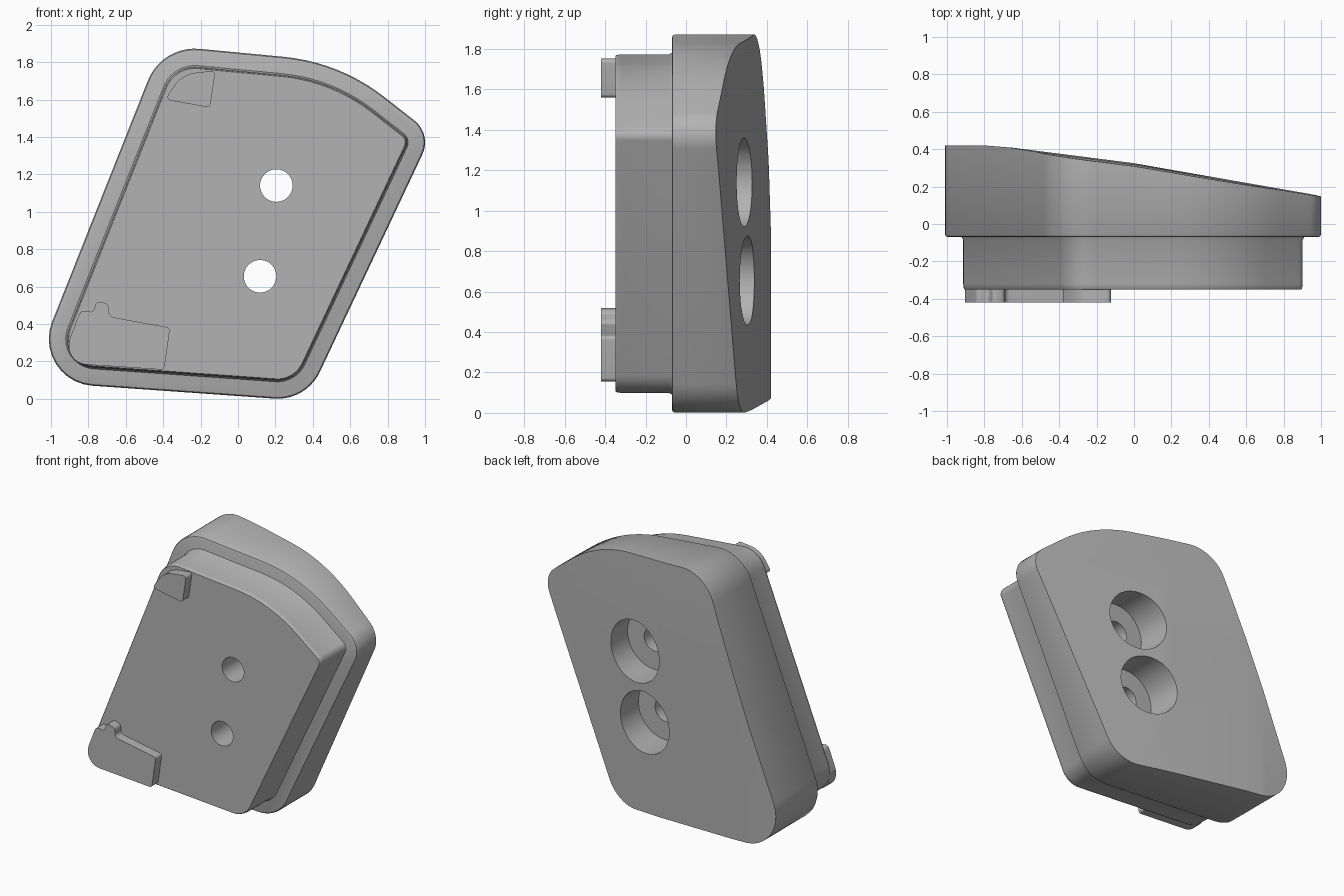
import bpy, bmesh, math
from mathutils import Vector

if "Cube" in bpy.data.objects:
    bpy.data.objects.remove(bpy.data.objects["Cube"])

grey = bpy.data.materials.new("plain_grey")
grey.use_nodes = True
grey.diffuse_color = (0.45, 0.45, 0.45, 1)
grey.node_tree.nodes["Principled BSDF"].inputs["Base Color"].default_value = grey.diffuse_color


def rounded_outline(corners, inset=0.0, steps=10):
    """Polygon of (x, z, radius) corners with circular fillets, moved inwards by inset."""
    points = []
    for i, (x, z, r) in enumerate(corners):
        p = Vector((x, z))
        u = (Vector(corners[i - 1][:2]) - p).normalized()
        v = (Vector(corners[(i + 1) % len(corners)][:2]) - p).normalized()
        half = u.angle(v) / 2
        centre = p + (u + v).normalized() * r / math.sin(half)
        d1 = (p + u * r / math.tan(half) - centre) / r
        d2 = (p + v * r / math.tan(half) - centre) / r
        turn = math.pi - 2 * half
        for k in range(steps + 1):
            t = k / steps
            d = (d1 * math.sin((1 - t) * turn) + d2 * math.sin(t * turn)) / math.sin(turn)
            points.append(centre + d * (r - inset))
    return points


def loft(name, rings):
    """Closed solid skinned through rings of 3D points."""
    bm = bmesh.new()
    rows = [[bm.verts.new(p) for p in ring] for ring in rings]
    n = len(rows[0])
    for a, b in zip(rows, rows[1:]):
        for i in range(n):
            j = (i + 1) % n
            bm.faces.new((a[i], a[j], b[j], b[i]))
    bm.faces.new(rows[0])
    bm.faces.new(rows[-1])
    bmesh.ops.recalc_face_normals(bm, faces=bm.faces)
    mesh = bpy.data.meshes.new(name)
    bm.to_mesh(mesh)
    bm.free()
    mesh.materials.append(grey)
    obj = bpy.data.objects.new(name, mesh)
    bpy.context.collection.objects.link(obj)
    return obj


def slab(name, corners, layers):
    """Outline stacked along y; each layer is (y, inset)."""
    return loft(name, [[(p.x, y, p.y) for p in rounded_outline(corners, inset)]
                       for y, inset in layers])


def cylinder(name, x, z, radius, y0, y1, sides=48):
    ring = [(x + radius * math.cos(a), z + radius * math.sin(a))
            for a in (math.tau * k / sides for k in range(sides))]
    return loft(name, [[(px, y, pz) for px, pz in ring] for y in (y0, y1)])


def activate(obj):
    bpy.ops.object.select_all(action='DESELECT')
    obj.select_set(True)
    bpy.context.view_layer.objects.active = obj


def cut(obj, cutter, operation='DIFFERENCE'):
    mod = obj.modifiers.new("cut", 'BOOLEAN')
    mod.operation, mod.object, mod.solver = operation, cutter, 'EXACT'
    activate(obj)
    bpy.ops.object.modifier_apply(modifier=mod.name)


# Slanted body outline
BODY = [(-1.12, 0.094, 0.25), (0.365, -0.011, 0.25), (1.037, 1.415, 0.15),
        (0.543, 1.80, 1.03), (-0.407, 1.89, 0.27)]

# Outer body with a softened front rim, and the narrower plug in front of it
body = slab("outer_body", BODY, [(-0.07, 0.016), (-0.066, 0.006), (-0.055, 0), (0.6, 0)])
plug = slab("front_plug", BODY, [(-0.35, 0.106), (-0.345, 0.102), (-0.32, 0.098),
                                 (-0.085, 0.098), (-0.06, 0.085)])

# Sloping back surface, thicker on the right and falling slightly near the top
PROFILE = [(-1.2, 0.42), (-0.8, 0.42), (-0.65, 0.408), (0, 0.325), (1.2, 0.115)]
wedge = loft("back_slope_cutter", [
    [(-1.2, -0.5, z)] + [(x, y - drop, z) for x, y in PROFILE] + [(1.2, -0.5, z)]
    for z, drop in ((-0.2, 0), (1.2, 0), (1.6, 0.006), (2.0, 0.022))])
cut(body, wedge, 'INTERSECT')
cutters = [wedge]

# Two screw holes, each with a wide recess from the back
for x, z in ((0.205, 1.14), (0.118, 0.655)):
    bore = cylinder("bore_cutter", x, z, 0.087, -0.6, 0.8)
    recess = cylinder("recess_cutter", x, z, 0.22, 0.06, 0.8)
    cut(body, recess)
    cut(body, bore)
    cut(plug, bore)
    cutters += [bore, recess]
for c in cutters:
    bpy.data.objects.remove(c)

# Raised tabs on the front face
lower_tab = slab("lower_tab", [
    (-0.92, 0.19, 0.1), (-0.395, 0.155, 0.02), (-0.363, 0.38, 0.02), (-0.69, 0.44, 0.03),
    (-0.69, 0.505, 0.03), (-0.755, 0.525, 0.025), (-0.775, 0.462, 0.02), (-0.84, 0.475, 0.03),
    (-0.9, 0.32, 0.04)], [(-0.42, 0), (-0.34, 0)])
upper_tab = slab("upper_tab", [
    (-0.39, 1.6, 0.02), (-0.15, 1.557, 0.02), (-0.12, 1.755, 0.02),
    (-0.3, 1.735, 0.16)], [(-0.42, 0), (-0.34, 0)])

for obj in (body, plug, lower_tab, upper_tab):
    activate(obj)
    bpy.ops.object.shade_smooth_by_angle(angle=math.radians(30))
